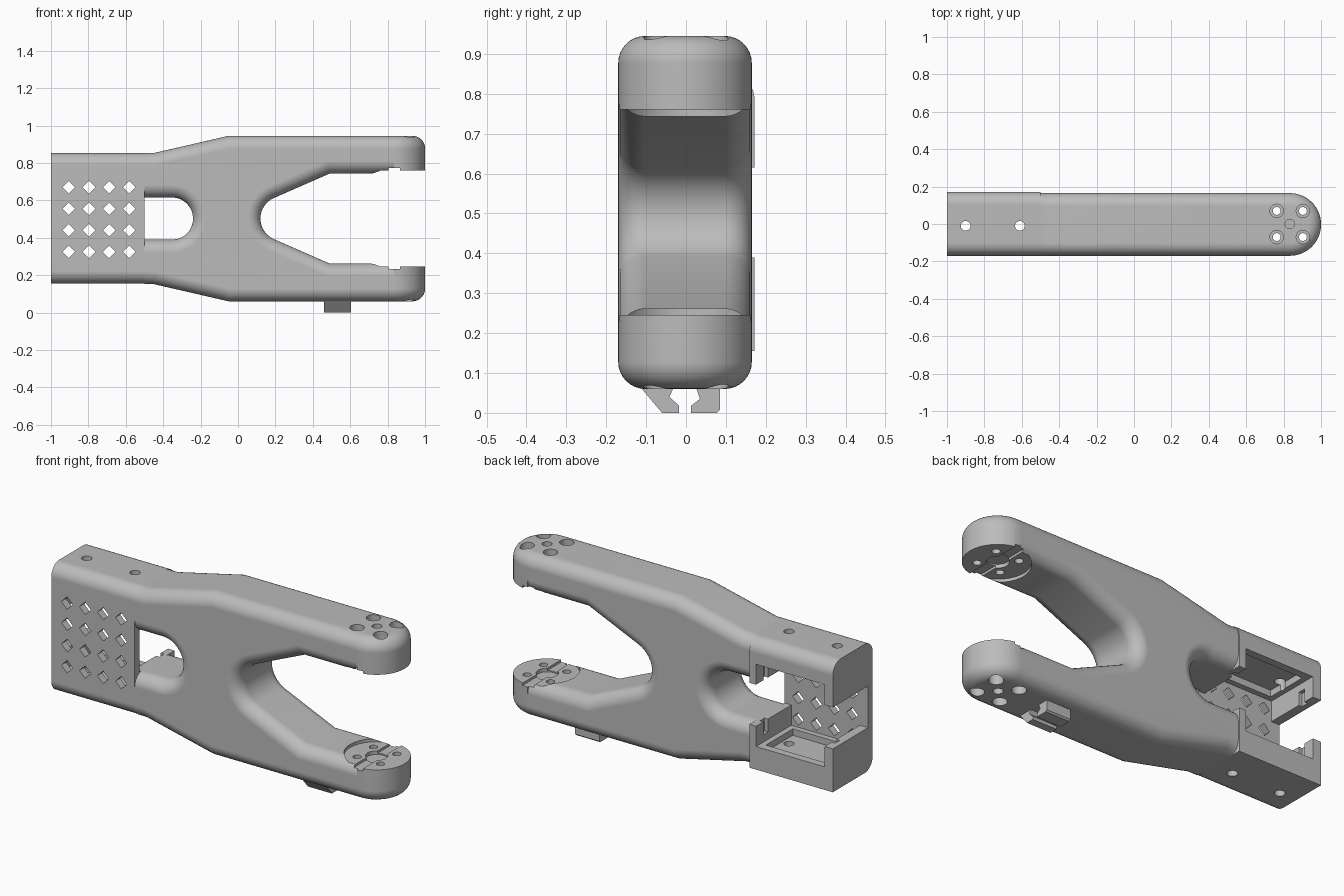
import bpy, bmesh, math
from mathutils import Vector

if "Cube" in bpy.data.objects:
    bpy.data.objects.remove(bpy.data.objects["Cube"], do_unlink=True)

MID_Z = 0.5025            # mirror height of the fork
MID_Y, HALF = -0.0025, 0.1675
ROUND = 0.068             # edge rounding
TIP_X = 0.833             # centre of the rounded arm tips

grey = bpy.data.materials.new("matte grey")
grey.use_nodes = True
grey.diffuse_color = (0.5, 0.5, 0.5, 1)
bsdf = next(n for n in grey.node_tree.nodes if n.type == "BSDF_PRINCIPLED")
bsdf.inputs["Base Color"].default_value = (0.5, 0.5, 0.5, 1)
bsdf.inputs["Roughness"].default_value = 0.7


def arc(cx, cy, r, start, end, n=12):
    angles = [math.radians(start + (end - start) * i / n) for i in range(n + 1)]
    return [(cx + r * math.cos(a), cy + r * math.sin(a)) for a in angles]


def place(axis, u, v, w):
    return {"x": (w, u, v), "y": (u, w, v), "z": (u, v, w)}[axis]


def add_prism(bm, points, axis, low, high):
    """Extrude a flat outline along one axis."""
    a = [bm.verts.new(place(axis, u, v, low)) for u, v in points]
    b = [bm.verts.new(place(axis, u, v, high)) for u, v in points]
    faces = [bm.faces.new(a), bm.faces.new(b)]
    for i in range(len(a)):
        j = (i + 1) % len(a)
        faces.append(bm.faces.new((a[i], a[j], b[j], b[i])))
    bmesh.ops.recalc_face_normals(bm, faces=faces)


def add_box(bm, x, y, z):
    add_prism(bm, [(x[0], y[0]), (x[1], y[0]), (x[1], y[1]), (x[0], y[1])], "z", *z)


def finish(bm, name):
    mesh = bpy.data.meshes.new(name)
    bm.to_mesh(mesh)
    bm.free()
    mesh.materials.append(grey)
    obj = bpy.data.objects.new(name, mesh)
    bpy.context.collection.objects.link(obj)
    return obj


def round_edges(bm, rule):
    edges = [e for e in bm.edges if rule(e.verts[0].co, e.verts[1].co)]
    bmesh.ops.bevel(bm, geom=edges, offset=ROUND, offset_type="OFFSET", segments=8,
                    profile=0.5, affect="EDGES", clamp_overlap=False)


def cut(targets, build):
    """Subtract the solids made by build() from every target."""
    bm = bmesh.new()
    build(bm)
    cutter = finish(bm, "cutter")
    cutter.hide_render = True
    for obj in targets:
        mod = obj.modifiers.new("cut", "BOOLEAN")
        mod.operation, mod.solver, mod.object = "DIFFERENCE", "EXACT", cutter
        bpy.context.view_layer.objects.active = obj
        bpy.ops.object.modifier_apply(modifier=mod.name)
    bpy.data.objects.remove(cutter, do_unlink=True)


def flip(points):
    return [(x, 2 * MID_Z - z) for x, z in reversed(points)]


# Forked body: upper half of each edge run, mirrored below
slot = [(-0.5, 0.615)] + arc(-0.353, MID_Z, 0.1125, 90, 0)
fork = arc(0.24, MID_Z, 0.12, 180, 114, 8) + [(0.49, 0.743), (TIP_X, 0.743)]
outer = [(TIP_X, 0.945), (-0.05, 0.945), (-0.45, 0.853), (-0.5, 0.853)]
outline = slot + flip(slot)[1:] + flip(outer) + flip(fork) + fork[1:] + outer
bm = bmesh.new()
add_prism(bm, outline, "y", MID_Y - HALF, MID_Y + HALF)


def body_rim(a, b):
    on_end = abs(a.x - b.x) < 1e-5 and (abs(a.x + 0.5) < 1e-4 or abs(a.x - TIP_X) < 1e-4)
    return abs(a.y - b.y) < 1e-5 and not on_end


round_edges(bm, body_rim)
body = finish(bm, "forked_body")

# Rounded arm tips
tips = []
for name, inner, end in (("upper_tip", 0.76, 0.945), ("lower_tip", 0.245, 0.06)):
    bm = bmesh.new()
    add_prism(bm, arc(TIP_X, MID_Y, HALF, -90, 90, 32), "z", inner, end)
    round_edges(bm, lambda a, b: abs(a.z - end) < 1e-5 and abs(b.z - end) < 1e-5
                and max(a.x, b.x) > TIP_X + 1e-4)
    tips.append(finish(bm, name))

# Housing block: three rounded long edges and one square one
front, back, low, top = -0.17, 0.172, 0.155, 0.853
profile = (arc(front + ROUND, low + ROUND, ROUND, 270, 180, 8)
           + arc(front + ROUND, top - ROUND, ROUND, 180, 90, 8)
           + arc(back - ROUND, top - ROUND, ROUND, 90, 0, 8) + [(back, low)])
bm = bmesh.new()
add_prism(bm, profile, "x", -1.0, -0.5)
housing = finish(bm, "housing")

# Housing cavity, open slot, deeper trays and rail grooves
for x, y, z in (((-0.95, -0.54), (-0.13, 0.3), (0.28, 0.725)),
                ((-1.1, -0.4), (-0.13, 0.3), (0.39, 0.615)),
                ((-0.92, -0.57), (-0.1, 0.13), (0.245, 0.76)),
                ((-0.97, -0.52), (0.07, 0.11), (0.32, 0.685))):
    cut([housing], lambda bm: add_box(bm, x, y, z))


# Diamond vents in the front plate
def vents(bm):
    for i in range(4):
        for j in range(4):
            cx, cz = -0.905 + 0.108 * i, 0.325 + 0.115 * j
            add_prism(bm, arc(cx, cz, 0.034, 0, 270, 3), "y", -0.3, -0.115)


cut([housing], vents)


# Screw holes in the top and bottom of the housing
def housing_holes(bm):
    for x in (-0.9, -0.61):
        for span in ((0.7, 0.9), (0.1, 0.3)):
            add_prism(bm, arc(x, -0.01, 0.026, 0, 345, 23), "z", *span)


cut([housing], housing_holes)

# Round seats and grooves on the facing sides of the arms
arms = [body] + tips
cut([body], lambda bm: add_prism(bm, arc(TIP_X, MID_Y, 0.16, 0, 354, 59), "z", 0.245, 0.76))
cut(arms, lambda bm: add_box(bm, (0.805, 0.865), (-0.3, 0.3), (0.232, 0.773)))
cut(arms, lambda bm: add_prism(bm, arc(TIP_X, MID_Y, 0.055, 0, 350, 35), "z", 0.225, 0.78))


# Bolt holes through the arms, widened from outside
def bolt_pattern(radius, spans):
    def build(bm):
        for dx in (-0.07, 0.07):
            for dy in (-0.07, 0.07):
                for span in spans:
                    add_prism(bm, arc(TIP_X + dx, dy, radius, 0, 345, 23), "z", *span)
    return build


cut(arms, bolt_pattern(0.021, [(-0.1, 1.1)]))
cut(arms, bolt_pattern(0.036, [(0.81, 1.1), (-0.1, 0.195)]))


def centre_holes(bm):
    for span in ((0.86, 1.1), (-0.1, 0.145)):
        add_prism(bm, arc(TIP_X, 0, 0.025, 0, 345, 23), "z", *span)


cut(arms, centre_holes)

# Cable clip below the lower arm: two facing hooks
bm = bmesh.new()
add_prism(bm, [(-0.115, 0.065), (-0.06, 0), (-0.017, 0), (-0.017, 0.018),
               (-0.042, 0.04), (-0.03, 0.065)], "x", 0.46, 0.605)
add_prism(bm, [(0.085, 0.065), (0.085, 0.008), (0.077, 0), (0.013, 0), (0.013, 0.018),
               (0.035, 0.035), (0.025, 0.065)], "x", 0.46, 0.605)
clip = finish(bm, "cable_clip")

# Smooth the rounded areas, keep cut edges sharp
for obj in arms + [housing, clip]:
    bpy.ops.object.select_all(action="DESELECT")
    obj.select_set(True)
    bpy.context.view_layer.objects.active = obj
    bpy.ops.object.shade_smooth_by_angle(angle=math.radians(25))
    weighted = obj.modifiers.new("even_shading", "WEIGHTED_NORMAL")
    weighted.keep_sharp = True
